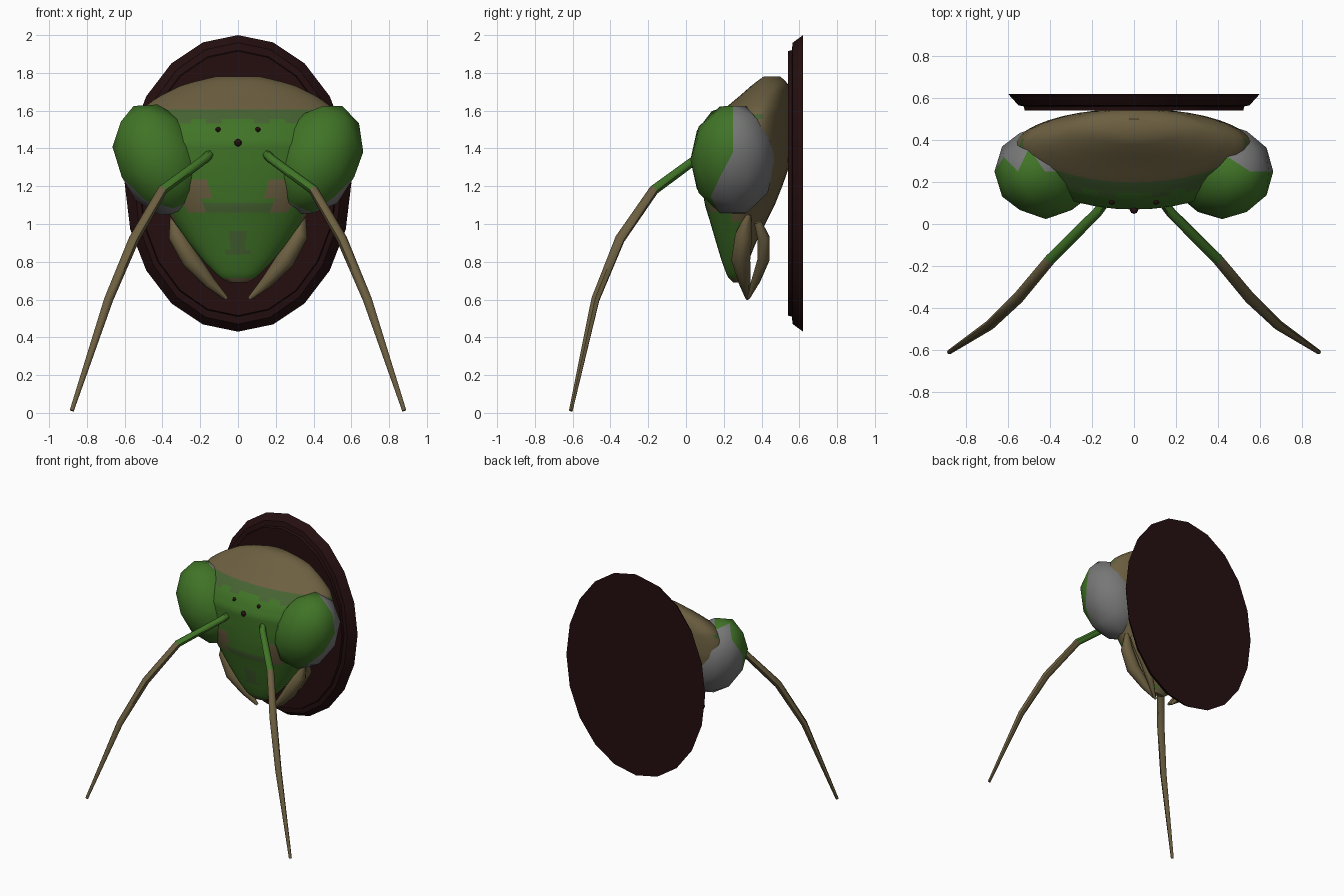
import bpy, bmesh, math
from mathutils import Vector, Matrix

if "Cube" in bpy.data.objects:
    bpy.data.objects.remove(bpy.data.objects["Cube"])

def mat(name, r, g, b):
    m = bpy.data.materials.new(name)
    m.diffuse_color = (r, g, b, 1)
    m.use_nodes = True
    m.node_tree.nodes["Principled BSDF"].inputs["Base Color"].default_value = m.diffuse_color
    return m

GREEN = mat("leaf green", 0.052, 0.175, 0.020)
OLIVE = mat("olive green", 0.062, 0.125, 0.032)
BROWN = mat("tan brown", 0.150, 0.115, 0.052)
GREY = mat("eye grey", 0.180, 0.185, 0.180)
WOOD = mat("dark wood", 0.018, 0.0045, 0.005)
DARK = mat("dark red", 0.020, 0.006, 0.005)

def finish(name, bm, mats, rule=None, angle=40):
    """Turn a bmesh into a smooth object; rule(centre, normal) picks the material."""
    bmesh.ops.recalc_face_normals(bm, faces=bm.faces)
    for f in bm.faces:
        f.smooth = True
        if rule:
            f.material_index = rule(f.calc_center_median(), f.normal)
    me = bpy.data.meshes.new(name)
    bm.to_mesh(me)
    bm.free()
    for m in mats:
        me.materials.append(m)
    me.set_sharp_from_angle(angle=math.radians(angle))
    ob = bpy.data.objects.new(name, me)
    bpy.context.collection.objects.link(ob)
    return ob

def loft(rings):
    """Skin a list of closed rings and cap both ends."""
    bm = bmesh.new()
    vs = [[bm.verts.new(p) for p in r] for r in rings]
    n = len(vs[0])
    for a, b in zip(vs, vs[1:]):
        for i in range(n):
            j = (i + 1) % n
            bm.faces.new((a[i], a[j], b[j], b[i]))
    bm.faces.new(vs[0])
    bm.faces.new(vs[-1])
    return bm

def tube(path, radii, sides=8):
    pts = [Vector(p) for p in path]
    rings = []
    for i, p in enumerate(pts):
        d = (pts[min(i + 1, len(pts) - 1)] - pts[max(i - 1, 0)]).normalized()
        u = d.cross(Vector((0, 1, 0))).normalized()
        v = d.cross(u)
        rings.append([p + radii[i] * (math.cos(t) * u + math.sin(t) * v)
                      for t in (2 * math.pi * k / sides for k in range(sides))])
    return loft(rings)

# oval wall plaque with a stepped, bevelled rim: (y, half width, half height)
rings = []
for y, rx, rz in [(0.54, 0.52, 0.70), (0.56, 0.525, 0.705),
                  (0.565, 0.55, 0.745), (0.62, 0.60, 0.785)]:
    rings.append([(rx * math.sin(2 * math.pi * k / 20), y,
                   1.215 + rz * math.cos(2 * math.pi * k / 20)) for k in range(20)])
finish("plaque", loft(rings), [WOOD], angle=25)

# head rows: height, half width, front y, widest y, back y
ROWS = [(0.69, 0.05, 0.25, 0.27, 0.285), (0.72, 0.10, 0.22, 0.26, 0.30),
        (0.80, 0.18, 0.19, 0.27, 0.33), (0.90, 0.26, 0.16, 0.28, 0.37),
        (1.02, 0.345, 0.125, 0.29, 0.43), (1.10, 0.40, 0.10, 0.30, 0.47),
        (1.20, 0.51, 0.085, 0.32, 0.51), (1.30, 0.56, 0.075, 0.34, 0.545),
        (1.43, 0.575, 0.068, 0.36, 0.55), (1.52, 0.56, 0.11, 0.37, 0.55),
        (1.60, 0.52, 0.19, 0.39, 0.55), (1.67, 0.43, 0.275, 0.41, 0.55),
        (1.74, 0.29, 0.355, 0.45, 0.545), (1.78, 0.12, 0.41, 0.45, 0.50)]

def row_at(z):
    for a, b in zip(ROWS, ROWS[1:]):
        if z <= b[0] + 1e-6:
            t = (z - a[0]) / (b[0] - a[0])
            return [p + (q - p) * t for p, q in zip(a, b)]
    return list(ROWS[-1])

rings = []
STEPS, SEG = 44, 40
for s in range(STEPS + 1):
    z, w, f, m, b = row_at(0.69 + 1.09 * s / STEPS)
    ring = []
    for k in range(SEG):
        t = 2 * math.pi * k / SEG
        c = math.cos(t)
        ring.append((w * math.sin(t), m - (m - f) * c if c > 0 else m - (b - m) * c, z))
    rings.append(ring)

def head_colour(c, n):
    x, y, z = abs(c.x), c.y, c.z
    if z < 0.71 or z > 1.615 - 0.1 * x * x:
        return 2                                   # crown and lip edge
    if y > 0.24 + 0.3 * max(0, z - 1.05) + (0.06 if z < 1.0 else 0):
        return 2                                   # back of head
    if z > 1.54 + 0.02 * math.sin(x * 40):
        return 1                                   # brow band
    if 1.07 < z < 1.24 and 0.15 + 0.25 * (z - 1.07) < x < 0.28:
        return 2                                   # cheek patches
    if 1.05 < z < 1.10 and x < 0.2:
        return 1                                   # band above the mouth shield
    if 0.84 < z < 1.02 and x < 0.06 * (1.04 - z) / 0.18:
        return 1                                   # mouth shield mark
    return 0

finish("head", loft(rings), [GREEN, OLIVE, BROWN], head_colour)

# three small simple eyes on the forehead
for i, (x, z, r) in enumerate([(0, 1.43, 0.02), (-0.105, 1.5, 0.014), (0.105, 1.5, 0.014)]):
    _, w, f, m, _ = row_at(z)
    y = m - (m - f) * math.sqrt(1 - (x / w) ** 2)
    bm = bmesh.new()
    bmesh.ops.create_uvsphere(bm, u_segments=8, v_segments=6, radius=r,
                              matrix=Matrix.Translation((x, y, z)))
    finish("simple_eye_%d" % i, bm, [DARK])

for side, s in (("left", -1), ("right", 1)):
    # large compound eye, leaning outward, grey behind a zigzag edge
    bm = bmesh.new()
    bmesh.ops.create_icosphere(
        bm, subdivisions=2, radius=1.03,
        matrix=Matrix.Translation((s * 0.42, 0.25, 1.34))
        @ Matrix.Rotation(s * math.radians(25), 4, 'Y')
        @ Matrix.Diagonal((0.22, 0.22, 0.305, 1)))
    finish("compound_eye_" + side, bm, [GREEN, GREY],
           lambda c, n: int(c.y > 0.22 + 0.27 * (c.z - 1.34)), angle=60)

    # antenna, green at the root
    path = [(0.15, 0.09, 1.37), (0.175, 0.055, 1.345), (0.40, -0.17, 1.18),
            (0.55, -0.35, 0.92), (0.685, -0.48, 0.60), (0.88, -0.61, 0.012)]
    finish("antenna_" + side,
           tube([(s * x, y, z) for x, y, z in path],
                [0.024, 0.024, 0.026, 0.028, 0.024, 0.011], 6),
           [GREEN, BROWN], lambda c, n: int(c.z < 1.15), angle=60)

    # front and rear mouth feelers
    front = [(0.345, 0.33, 1.05), (0.325, 0.305, 0.94), (0.25, 0.29, 0.81),
             (0.15, 0.31, 0.69), (0.06, 0.325, 0.605)]
    finish("front_feeler_" + side,
           tube([(s * x, y, z) for x, y, z in front], [0.015, 0.045, 0.05, 0.032, 0.01]),
           [BROWN], angle=60)
    rear = [(0.33, 0.38, 1.01), (0.31, 0.41, 0.93), (0.24, 0.41, 0.81),
            (0.15, 0.37, 0.70), (0.08, 0.33, 0.61)]
    finish("rear_feeler_" + side,
           tube([(s * x, y, z) for x, y, z in rear], [0.02, 0.033, 0.032, 0.024, 0.01]),
           [BROWN], angle=60)
